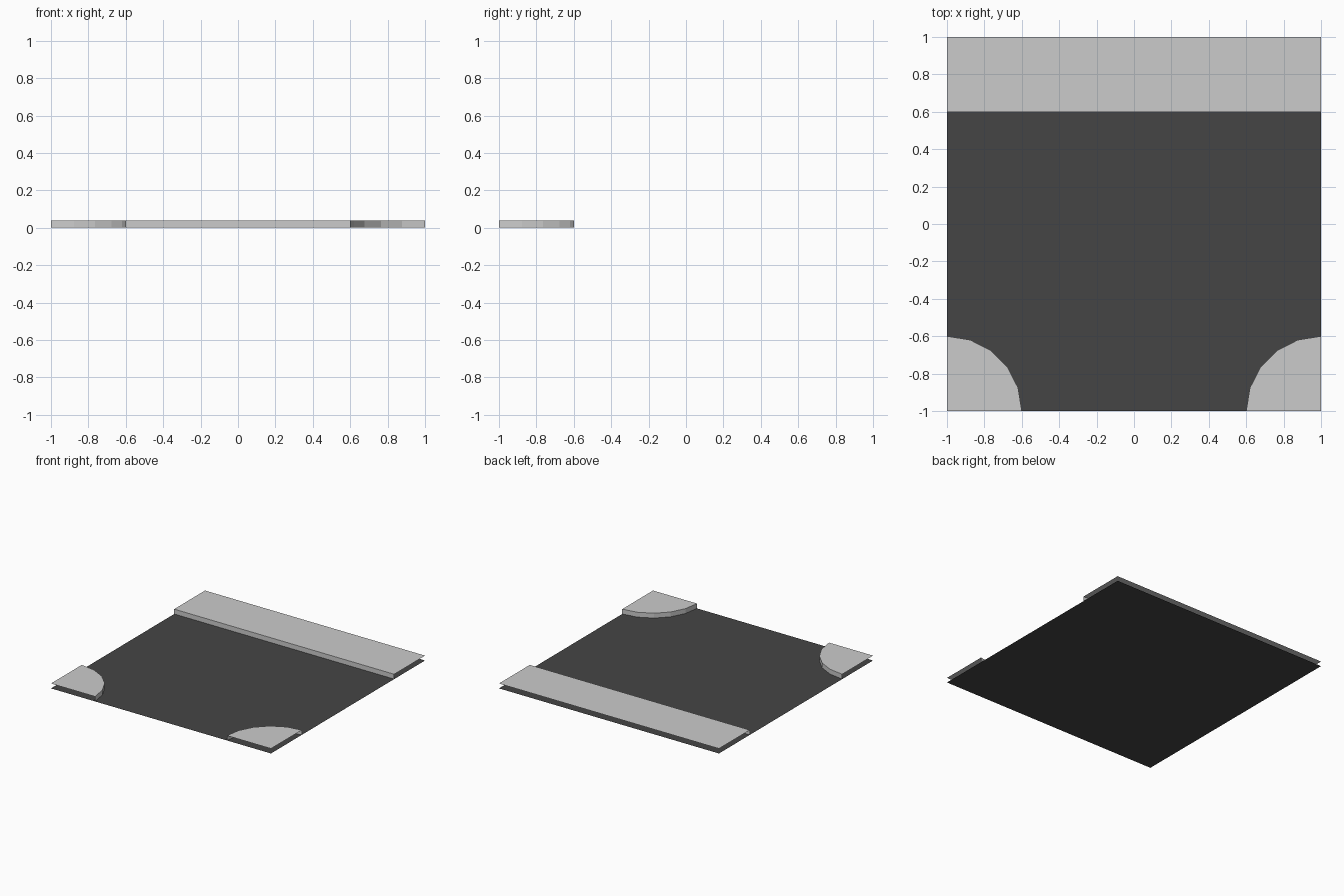
import bpy, math

if "Cube" in bpy.data.objects:
    bpy.data.objects.remove(bpy.data.objects["Cube"])

H = 0.04   # pavement height
W = 0.4    # pavement width and corner radius


def material(name, value):
    m = bpy.data.materials.new(name)
    m.diffuse_color = (value, value, value, 1)
    m.use_nodes = True
    m.node_tree.nodes["Principled BSDF"].inputs["Base Color"].default_value = m.diffuse_color
    return m


asphalt = material("dark_asphalt", 0.06)
concrete = material("light_concrete", 0.6)


def add(name, verts, faces, mat):
    me = bpy.data.meshes.new(name)
    me.from_pydata(verts, [], faces)
    me.materials.append(mat)
    ob = bpy.data.objects.new(name, me)
    bpy.context.collection.objects.link(ob)
    return ob


def pavement(name, edge, outer):
    """Raised slab: flat top plus a kerb wall along the road edge only."""
    n = len(edge)
    verts = [(x, y, H) for x, y in edge + outer] + [(x, y, 0) for x, y in edge]
    k = n + len(outer)
    faces = [tuple(range(k))]
    faces += [(i, k + i, k + i + 1, i + 1) for i in range(n - 1)]
    return add(name, verts, faces, concrete)


# road surface
add("road", [(-1, -1, 0), (1, -1, 0), (1, 1, 0), (-1, 1, 0)], [(0, 1, 2, 3)], asphalt)

# straight pavement along the back
pavement("back_pavement", [(-1, 1 - W), (1, 1 - W)], [(1, 1), (-1, 1)])

# rounded corner pavements at the front
for name, start, cx in (("left_corner_pavement", 0, -1), ("right_corner_pavement", 90, 1)):
    arc = [(cx + W * math.cos(math.radians(start + 18 * i)),
            -1 + W * math.sin(math.radians(start + 18 * i))) for i in range(6)]
    ob = pavement(name, arc, [(cx, -1)])
    # kerb walls face the road
    for p in ob.data.polygons:
        if abs(p.normal.z) < 0.5:
            if p.normal.x * (p.center.x - cx) + p.normal.y * (p.center.y + 1) < 0:
                p.flip()
